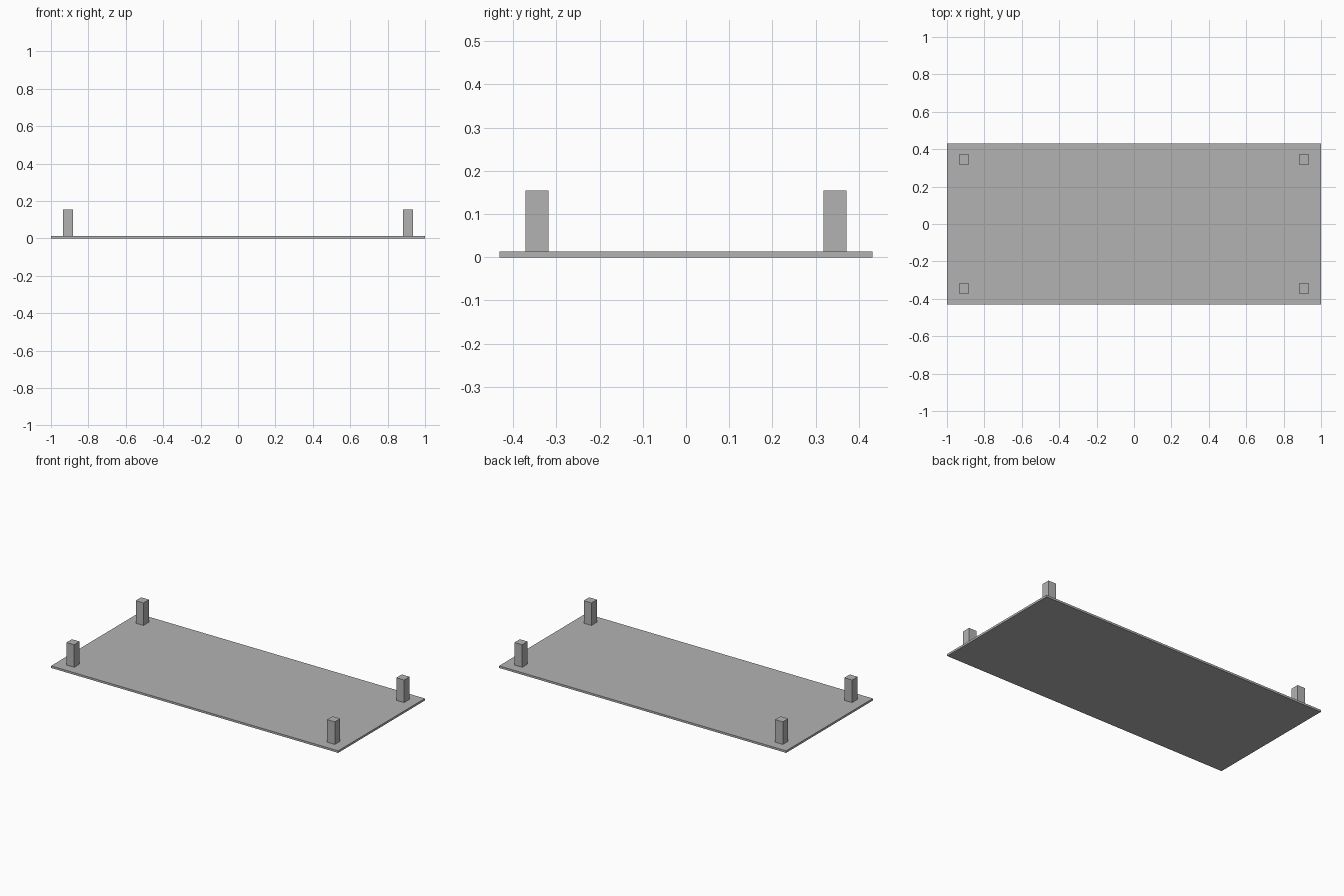
import bpy

cube = bpy.data.objects.get("Cube")
if cube:
    bpy.data.objects.remove(cube, do_unlink=True)

# Single plain grey
GREY = (0.45, 0.45, 0.45, 1.0)
grey = bpy.data.materials.new("grey")
grey.use_nodes = True
grey.diffuse_color = GREY
grey.node_tree.nodes["Principled BSDF"].inputs["Base Color"].default_value = GREY


def box(name, size, x, y, bottom):
    """Box of the given size whose underside sits at the bottom height."""
    bpy.ops.mesh.primitive_cube_add(size=1, location=(x, y, bottom + size[2] / 2))
    obj = bpy.context.object
    obj.name = name
    obj.scale = size
    bpy.ops.object.transform_apply(location=False, rotation=False, scale=True)
    obj.data.materials.append(grey)
    return obj


LENGTH, WIDTH, THICK = 2.0, 0.863, 0.013
POST_SIDE, POST_TOP = 0.054, 0.155
POST_X, POST_Y = 0.908, 0.345

# Thin base panel
box("panel", (LENGTH, WIDTH, THICK), 0, 0, 0)

# Square post near each corner
for side, sx in (("right", -1), ("left", 1)):
    for end, sy in (("front", -1), ("back", 1)):
        box(f"{end}_{side}_post", (POST_SIDE, POST_SIDE, POST_TOP - THICK),
            sx * POST_X, sy * POST_Y, THICK)
